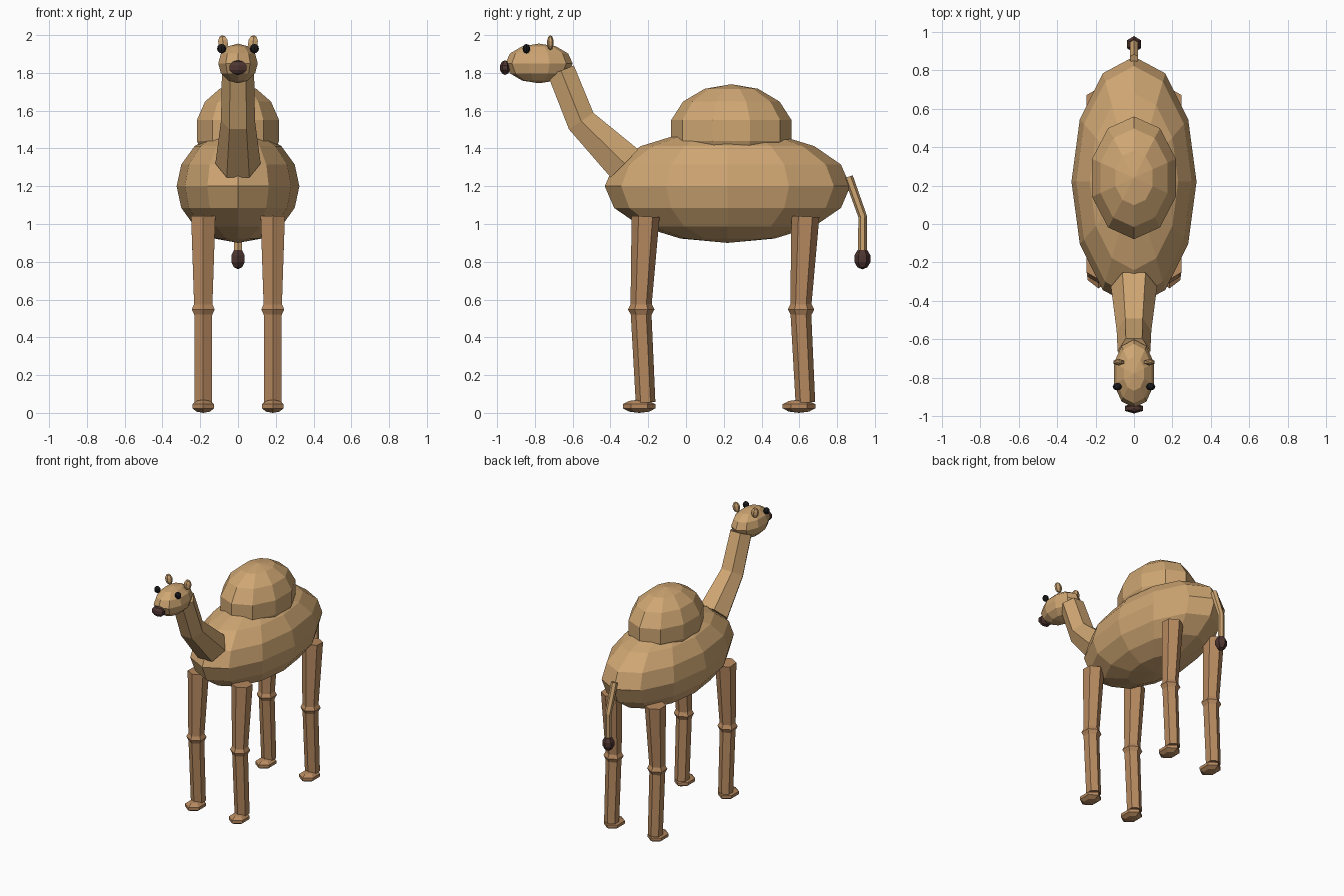
import bpy, bmesh, math
from mathutils import Vector, Matrix

if "Cube" in bpy.data.objects:
    bpy.data.objects.remove(bpy.data.objects["Cube"])


def material(name, rgb):
    m = bpy.data.materials.new(name)
    m.diffuse_color = (*rgb, 1)
    m.use_nodes = True
    m.node_tree.nodes["Principled BSDF"].inputs["Base Color"].default_value = m.diffuse_color
    return m


COAT = material("coat", (0.62, 0.38, 0.17))
LEG = material("leg_coat", (0.47, 0.25, 0.115))
DARK = material("dark_hair", (0.075, 0.035, 0.03))
BLACK = material("eye_black", (0.01, 0.01, 0.012))


def finish(name, bm, mat):
    bmesh.ops.recalc_face_normals(bm, faces=bm.faces)
    me = bpy.data.meshes.new(name)
    bm.to_mesh(me)
    bm.free()
    me.materials.append(mat)
    ob = bpy.data.objects.new(name, me)
    bpy.context.collection.objects.link(ob)
    return ob


def ball(name, centre, radii, seg, rings, mat, tilt=0):
    """Flat-faced ellipsoid with a vertex column on the y axis."""
    bm = bmesh.new()
    bmesh.ops.create_uvsphere(bm, u_segments=seg, v_segments=rings, radius=1)
    first = max(bm.verts, key=lambda v: (round(v.co.y, 4), -abs(v.co.x))).co
    turn = math.atan2(first.x, first.y)
    m = (Matrix.Translation(centre) @ Matrix.Rotation(tilt, 4, 'Y')
         @ Matrix.Diagonal((*radii, 1)) @ Matrix.Rotation(turn, 4, 'Z'))
    bm.transform(m)
    return finish(name, bm, mat)


def tube(name, x, path, mat, phase=0, sides=6):
    """Mitred six-sided tube; path rows are (y, z, radius)."""
    bm = bmesh.new()
    pts = [Vector((x, y, z)) for y, z, r in path]
    rings = []
    for i, p in enumerate(pts):
        t = Vector()
        if i > 0:
            t += (p - pts[i - 1]).normalized()
        if i < len(pts) - 1:
            t += (pts[i + 1] - p).normalized()
        side = Vector((1, 0, 0))
        up = side.cross(t.normalized())
        r = path[i][2]
        angles = [phase + math.tau * k / sides for k in range(sides)]
        rings.append([bm.verts.new(p + r * (side * math.cos(a) + up * math.sin(a)))
                      for a in angles])
    for a, b in zip(rings, rings[1:]):
        for k in range(sides):
            n = (k + 1) % sides
            bm.faces.new((a[k], a[n], b[n], b[k]))
    bm.faces.new(rings[0])
    bm.faces.new(rings[-1])
    return finish(name, bm, mat)


# Body and hump
ball("body", (0, 0.22, 1.2), (0.325, 0.65, 0.3), 12, 8, COAT)
ball("hump", (0, 0.24, 1.495), (0.235, 0.327, 0.245), 10, 7, COAT)

# Neck and head
tube("neck", 0, [(-0.325, 1.32, 0.12), (-0.555, 1.545, 0.09), (-0.662, 1.812, 0.085)], COAT)
ball("head", (0, -0.778, 1.85), (0.11, 0.178, 0.105), 10, 6, COAT)
ball("nose", (0, -0.958, 1.828), (0.056, 0.028, 0.039), 6, 5, DARK)

for s, label in ((-1, "right"), (1, "left")):
    # Eyes and ears
    ball(f"{label}_eye", (s * 0.087, -0.845, 1.928), (0.024, 0.02, 0.025), 8, 6, BLACK)
    ball(f"{label}_ear", (s * 0.079, -0.718, 1.96), (0.03, 0.018, 0.04), 6, 5, COAT, s * 0.15)

    # Legs: thigh, knee, shin and foot
    for end, y in (("front", -0.214), ("hind", 0.632)):
        n, x = f"{label}_{end}", s * 0.184
        half = math.pi / 6
        tube(f"{n}_upper_leg", x, [(y, 1.04, 0.074), (y - 0.025, 0.55, 0.055)], LEG, half)
        ball(f"{n}_knee", (x, y - 0.023, 0.548), (0.07, 0.07, 0.056), 6, 4, LEG)
        tube(f"{n}_lower_leg", x, [(y - 0.025, 0.55, 0.055), (y, 0.055, 0.052)], LEG, half)
        ball(f"{n}_foot", (x, y - 0.034, 0.035), (0.07, 0.091, 0.035), 6, 5, LEG)

# Tail with dark tuft
tube("tail", 0, [(0.86, 1.25, 0.024), (0.935, 1.04, 0.023), (0.934, 0.85, 0.023)], COAT, math.pi / 6)
ball("tail_tuft", (0, 0.934, 0.816), (0.043, 0.045, 0.056), 6, 5, DARK)
